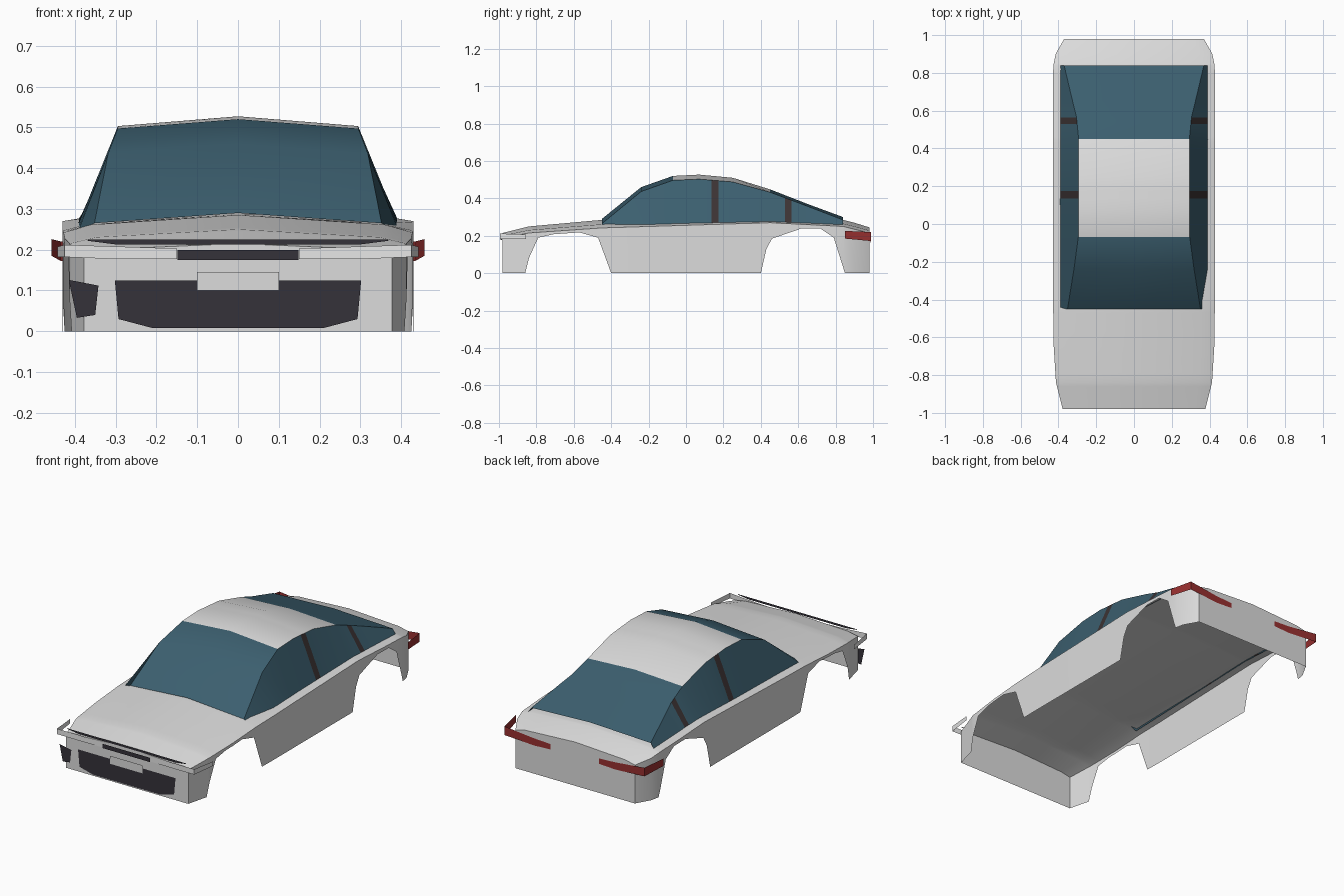
import bpy, math

cube = bpy.data.objects.get("Cube")
if cube:
    bpy.data.objects.remove(cube, do_unlink=True)


def material(name, rgb):
    m = bpy.data.materials.new(name)
    m.use_nodes = True
    m.diffuse_color = (*rgb, 1)
    m.node_tree.nodes["Principled BSDF"].inputs["Base Color"].default_value = (*rgb, 1)
    return m


PAINT = material("light paint", (0.72, 0.72, 0.72))
GLASS = material("blue glass", (0.045, 0.115, 0.16))
TRIM = material("dark trim", (0.035, 0.032, 0.042))
PILLAR = material("brown black pillar", (0.045, 0.033, 0.034))
RED = material("red lens", (0.32, 0.03, 0.03))
LENS = material("clear lens", (0.82, 0.82, 0.82))


def make(name, verts, faces, mats, smooth=True):
    me = bpy.data.meshes.new(name)
    me.from_pydata(verts, [], faces)
    for m in mats:
        me.materials.append(m)
    ob = bpy.data.objects.new(name, me)
    bpy.context.collection.objects.link(ob)
    if smooth:
        bpy.ops.object.select_all(action="DESELECT")
        bpy.context.view_layer.objects.active = ob
        ob.select_set(True)
        bpy.ops.object.shade_smooth_by_angle(angle=math.radians(25))
    return ob


def sample(table, y):
    """Straight-line interpolation in a list of (y, value) pairs."""
    for (y0, v0), (y1, v1) in zip(table, table[1:]):
        if y <= y1:
            t = max(0, (y - y0) / (y1 - y0))
            return v0 + (v1 - v0) * t
    return table[-1][1]


def loft(name, rows, mats, caps=False):
    n = len(rows[0])
    verts = [p for row in rows for p in row]
    faces = [(r * n + i, r * n + i + 1, (r + 1) * n + i + 1, (r + 1) * n + i)
             for r in range(len(rows) - 1) for i in range(n - 1)]
    if caps:
        faces.append(tuple(reversed(range(n))))
        faces.append(tuple(range(len(verts) - n, len(verts))))
    return make(name, verts, faces, mats)


def mirrored(half):
    """Full cross-section from the centre-to-right half."""
    return [(-x, y, z) for x, y, z in reversed(half[1:])] + half


# Body shell: side walls with wheel arches, deck and end panels
half_width = [(-0.98, 0.378), (-0.84, 0.413), (-0.65, 0.425), (-0.3, 0.43),
              (0.7, 0.43), (0.84, 0.427), (0.9, 0.415), (0.98, 0.37)]
edge_z = [(-0.98, 0.19), (-0.84, 0.215), (-0.45, 0.242), (0.45, 0.27),
          (0.84, 0.25), (0.98, 0.215)]
centre_z = [(-0.98, 0.215), (-0.84, 0.25), (-0.45, 0.285), (0.45, 0.295),
            (0.84, 0.285), (0.9, 0.27), (0.98, 0.245)]
sill_z = [(-0.98, 0), (-0.86, 0), (-0.84, 0.08), (-0.79, 0.19), (-0.71, 0.208),
          (-0.57, 0.218), (-0.47, 0.19), (-0.4, 0), (0.4, 0), (0.43, 0.13),
          (0.46, 0.185), (0.62, 0.24), (0.72, 0.238), (0.79, 0.19), (0.85, 0), (0.98, 0)]
stations = sorted({y for t in (half_width, edge_z, centre_z, sill_z) for y, _ in t})
rows = []
for y in stations:
    w, e, c = (sample(t, y) for t in (half_width, edge_z, centre_z))
    rows.append(mirrored([(0, y, c), (w * 0.84, y, e + (c - e) * 0.45),
                          (w, y, e), (w, y, sample(sill_z, y))]))
loft("body_shell", rows, [PAINT], caps=True)

# Cabin: windscreen, roof, rear window and side windows in one shell
ridge_z = [(-0.45, 0.29), (-0.24, 0.46), (-0.07, 0.52), (0.07, 0.527),
           (0.25, 0.51), (0.45, 0.448), (0.65, 0.37), (0.84, 0.3)]
rail_z = [(-0.45, 0.265), (-0.24, 0.437), (-0.07, 0.497), (0.07, 0.503),
          (0.25, 0.488), (0.45, 0.433), (0.65, 0.358), (0.84, 0.285)]
rail_x = [(-0.45, 0.352), (-0.24, 0.318), (-0.07, 0.295), (0.45, 0.293),
          (0.57, 0.305), (0.65, 0.325), (0.84, 0.37)]
PILLARS = [(0.135, 0.175), (0.53, 0.565)]
stations = sorted({y for t in (ridge_z, rail_x) for y, _ in t} | {y for p in PILLARS for y in p})
rows = []
for y in stations:
    rows.append(mirrored([(0, y, sample(ridge_z, y)),
                          (sample(rail_x, y), y, sample(rail_z, y)),
                          (0.392, y, sample(edge_z, y) + 0.003)]))
cabin = loft("cabin", rows, [GLASS, PAINT, PILLAR])
for f in cabin.data.polygons:
    x, y, z = f.center
    if abs(x) < 0.2:
        f.material_index = 1 if -0.07 < y < 0.45 else 0
    elif any(a < y < b for a, b in PILLARS):
        f.material_index = 2


# Flat trim plates on the end panels
def plate(name, outline, y, mat):
    make(name, [(x, y, z) for x, z in outline], [tuple(range(len(outline)))], [mat], False)


def symmetric(right):
    return right + [(-x, z) for x, z in reversed(right)]


plate("lower_intake", symmetric([(0.21, 0.008), (0.293, 0.03), (0.302, 0.125)]), -0.984, TRIM)
plate("upper_grille", symmetric([(0.128, 0.175), (0.148, 0.175), (0.148, 0.199)]), -0.988, TRIM)
plate("bonnet_slot", symmetric([(0.3, 0.213), (0.37, 0.222), (0.365, 0.225)]), -0.984, TRIM)
plate("side_intake", [(-0.395, 0.033), (-0.35, 0.04), (-0.342, 0.112), (-0.415, 0.126)], -0.986, TRIM)
number_plate = symmetric([(0.1, 0.1), (0.1, 0.145)])
plate("front_plate", number_plate, -0.989, PAINT)
plate("rear_plate", list(reversed(number_plate)), 0.985, PAINT)


# Wrap-around lamps: a strip given by (x, y, low z, high z) per corner
def lamps(name, strip, mat):
    for side, s in (("left", 1), ("right", -1)):
        verts = [(s * x, y, z) for x, y, lo, hi in strip for z in (lo, hi)]
        faces = [(2 * i, 2 * i + 2, 2 * i + 3, 2 * i + 1) for i in range(len(strip) - 1)]
        if (s < 0) != (strip[0][1] > 0):
            faces = [f[::-1] for f in faces]
        make(f"{side}_{name}", verts, faces, [mat], False)


lamps("headlamp", [(0.15, -0.985, 0.177, 0.203), (0.3, -0.987, 0.177, 0.208),
                   (0.425, -0.995, 0.182, 0.212), (0.443, -0.855, 0.182, 0.207)], LENS)
lamps("tail_lamp", [(0.15, 0.984, 0.165, 0.195), (0.25, 0.984, 0.16, 0.2),
                    (0.434, 0.988, 0.172, 0.22), (0.457, 0.85, 0.185, 0.226)], RED)
